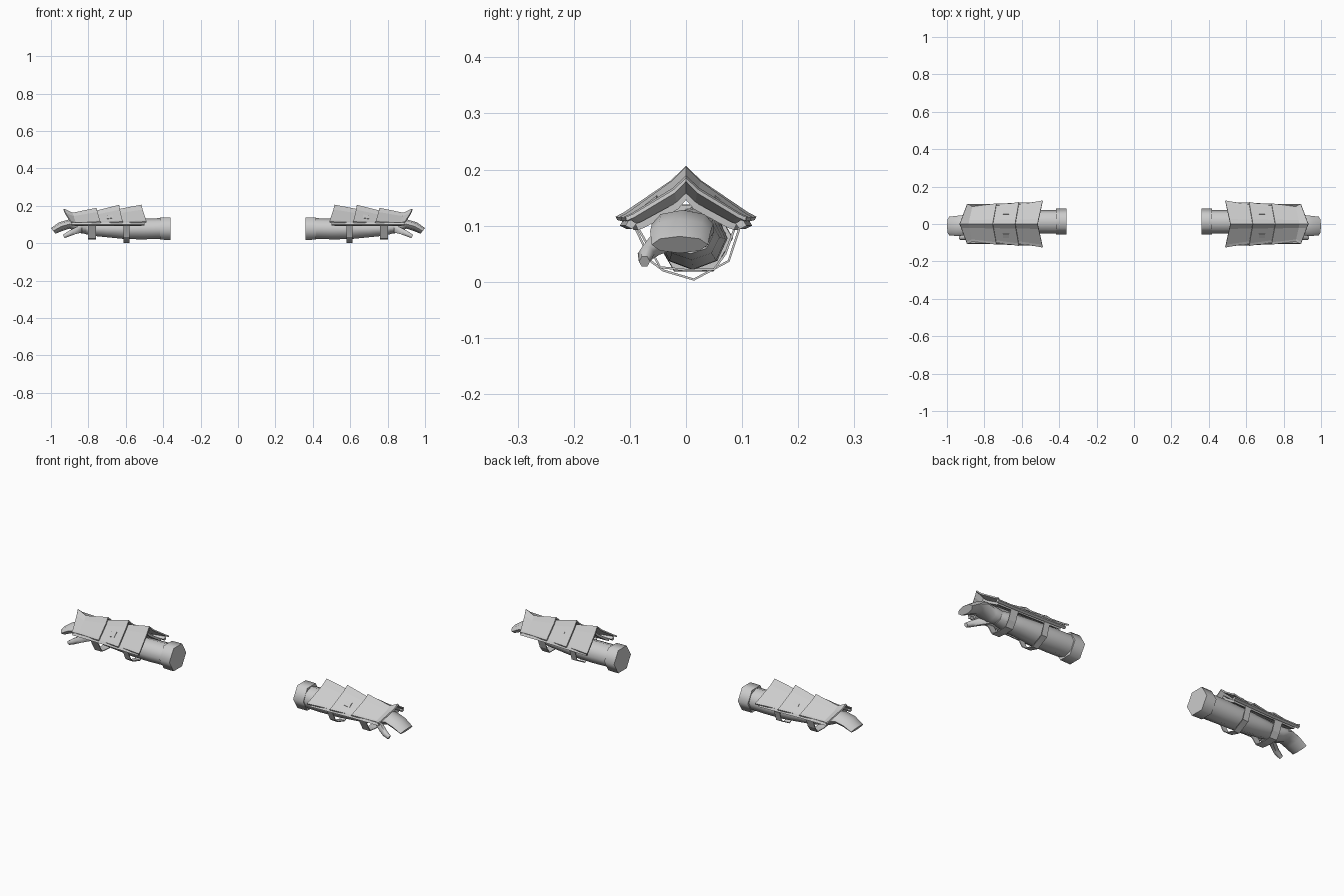
import bpy, bmesh, math
from mathutils import Vector

if "Cube" in bpy.data.objects:
    bpy.data.objects.remove(bpy.data.objects["Cube"], do_unlink=True)

GREY = bpy.data.materials.new("plain grey")
GREY.use_nodes = True
GREY.diffuse_color = (0.6, 0.6, 0.6, 1)
GREY.node_tree.nodes["Principled BSDF"].inputs["Base Color"].default_value = (0.6, 0.6, 0.6, 1)


def grid_object(name, rows, closed=False, thickness=0, smooth=None):
    """Skin successive rows of points; closed rows become a capped tube. Mirrored in x."""
    bm = bmesh.new()
    vs = [[bm.verts.new(p) for p in row] for row in rows]
    n = len(rows[0])
    for a, b in zip(vs, vs[1:]):
        for i in range(n if closed else n - 1):
            j = (i + 1) % n
            bm.faces.new((a[i], a[j], b[j], b[i]))
    if closed:
        bm.faces.new(vs[0][::-1])
        bm.faces.new(vs[-1])
    bmesh.ops.recalc_face_normals(bm, faces=bm.faces)
    mesh = bpy.data.meshes.new(name)
    bm.to_mesh(mesh)
    bm.free()
    mesh.materials.append(GREY)
    ob = bpy.data.objects.new(name, mesh)
    bpy.context.collection.objects.link(ob)
    if thickness:
        mod = ob.modifiers.new("thickness", "SOLIDIFY")
        mod.thickness = thickness
        mod.offset = 0
    mod = ob.modifiers.new("other arm", "MIRROR")
    mod.use_mirror_merge = False
    if smooth:
        bpy.ops.object.select_all(action="DESELECT")
        ob.select_set(True)
        bpy.context.view_layer.objects.active = ob
        bpy.ops.object.shade_smooth_by_angle(angle=math.radians(smooth))
    return ob


def limb(name, rings, sides, smooth=62):
    """Loft of elliptical rings: x, y, z, y radius, z radius, slant of the ring."""
    rows = []
    for x, y, z, ry, rz, slant in rings:
        row = []
        for k in range(sides):
            a = 2 * math.pi * k / sides
            dz = rz * math.sin(a)
            row.append((x + slant * dz, y + ry * math.cos(a), z + dz))
        rows.append(row)
    return grid_object(name, rows, closed=True, smooth=smooth)


def gable(name, sections, thickness):
    """Roof-shaped plate; each section: apex x, apex z, corner x, corner y, corner z."""
    rows = []
    for ax, az, cx, cy, cz in sections:
        half = []
        for t, sag in ((0, 0), (0.2, 0.007), (0.88, 0.003)):
            half.append((ax + (cx - ax) * t, cy * t, az + (cz - az) * t - sag))
        half.append((cx, cy, cz))
        rows.append([(x, -y, z) for x, y, z in half[:0:-1]] + half)
    return grid_object(name, rows, thickness=thickness)


# Arm: sleeve cuff, forearm, hand and thumb
limb("sleeve_cuff", [(0.36, 0.014, 0.078, 0.070, 0.069, 0),
                     (0.418, 0.014, 0.078, 0.069, 0.068, 0)], 6)
limb("forearm", [(0.41, 0.012, 0.079, 0.062, 0.055, 0),
                 (0.50, 0.012, 0.077, 0.062, 0.056, 0),
                 (0.60, 0.012, 0.076, 0.059, 0.054, 0),
                 (0.70, 0.011, 0.078, 0.054, 0.046, 0),
                 (0.77, 0.010, 0.079, 0.050, 0.040, 0),
                 (0.82, 0.008, 0.082, 0.040, 0.032, 0)], 8)
limb("hand", [(0.80, 0.008, 0.083, 0.040, 0.031, 0),
              (0.85, 0.000, 0.090, 0.050, 0.036, 0),
              (0.90, -0.006, 0.103, 0.055, 0.025, 0),
              (0.945, -0.010, 0.090, 0.054, 0.022, 0.5),
              (0.988, -0.011, 0.066, 0.050, 0.015, 0.8)], 8)
limb("thumb", [(0.835, -0.030, 0.078, 0.022, 0.024, 0),
               (0.875, -0.056, 0.064, 0.018, 0.018, 0.3),
               (0.905, -0.071, 0.050, 0.015, 0.014, 0.5),
               (0.932, -0.074, 0.036, 0.010, 0.010, 0.5)], 6)

# Overlapping armour plates, spiked toward the elbow, flared over the hand
gable("inner_plate", [(0.515, 0.203, 0.488, 0.124, 0.113),
                      (0.655, 0.176, 0.635, 0.099, 0.107)], 0.007)
gable("middle_plate", [(0.635, 0.202, 0.615, 0.116, 0.113),
                       (0.770, 0.168, 0.750, 0.094, 0.106)], 0.007)
gable("outer_plate", [(0.755, 0.186, 0.735, 0.109, 0.113),
                      (0.885, 0.160, 0.865, 0.092, 0.106),
                      (0.932, 0.182, 0.892, 0.107, 0.112)], 0.007)
gable("plate_lining", [(0.53, 0.170, 0.515, 0.096, 0.098),
                       (0.89, 0.152, 0.875, 0.088, 0.098)], 0.012)

# Rims along the lower plate edges
for side, label in ((-1, "front"), (1, "back")):
    rows = []
    for x, y in ((0.50, 0.108), (0.63, 0.103), (0.75, 0.098), (0.89, 0.098)):
        rows.append([(x, side * (y + dy), 0.104 + dz)
                     for dy, dz in ((-0.010, 0), (-0.002, -0.010), (0.010, -0.004), (0.003, 0.008))])
    grid_object(label + "_rim", rows, closed=True)

    # Small raised tab on the middle plate
    tab = [[(x, side * y, 0.187 - 0.80 * y + 0.002 - 0.15 * (x - 0.68)) for y in (0.050, 0.072)]
           for x in (0.668, 0.700)]
    grid_object(label + "_tab", tab, thickness=0.008)

# Straps hanging under the arm
elbow_strap = [(-0.094, 0.104), (-0.062, 0.036), (-0.040, 0.020), (0.014, 0.004),
               (0.076, 0.037), (0.098, 0.104)]
wrist_strap = [(-0.090, 0.104), (-0.046, 0.026), (0.000, 0.021), (0.050, 0.022),
               (0.070, 0.050), (0.090, 0.104)]
for name, x, w, path in (("elbow_strap", 0.595, 0.016, elbow_strap),
                         ("wrist_strap", 0.780, 0.021, wrist_strap)):
    grid_object(name, [[(x + s * w, y, z) for y, z in path] for s in (-1, 1)], thickness=0.004)
